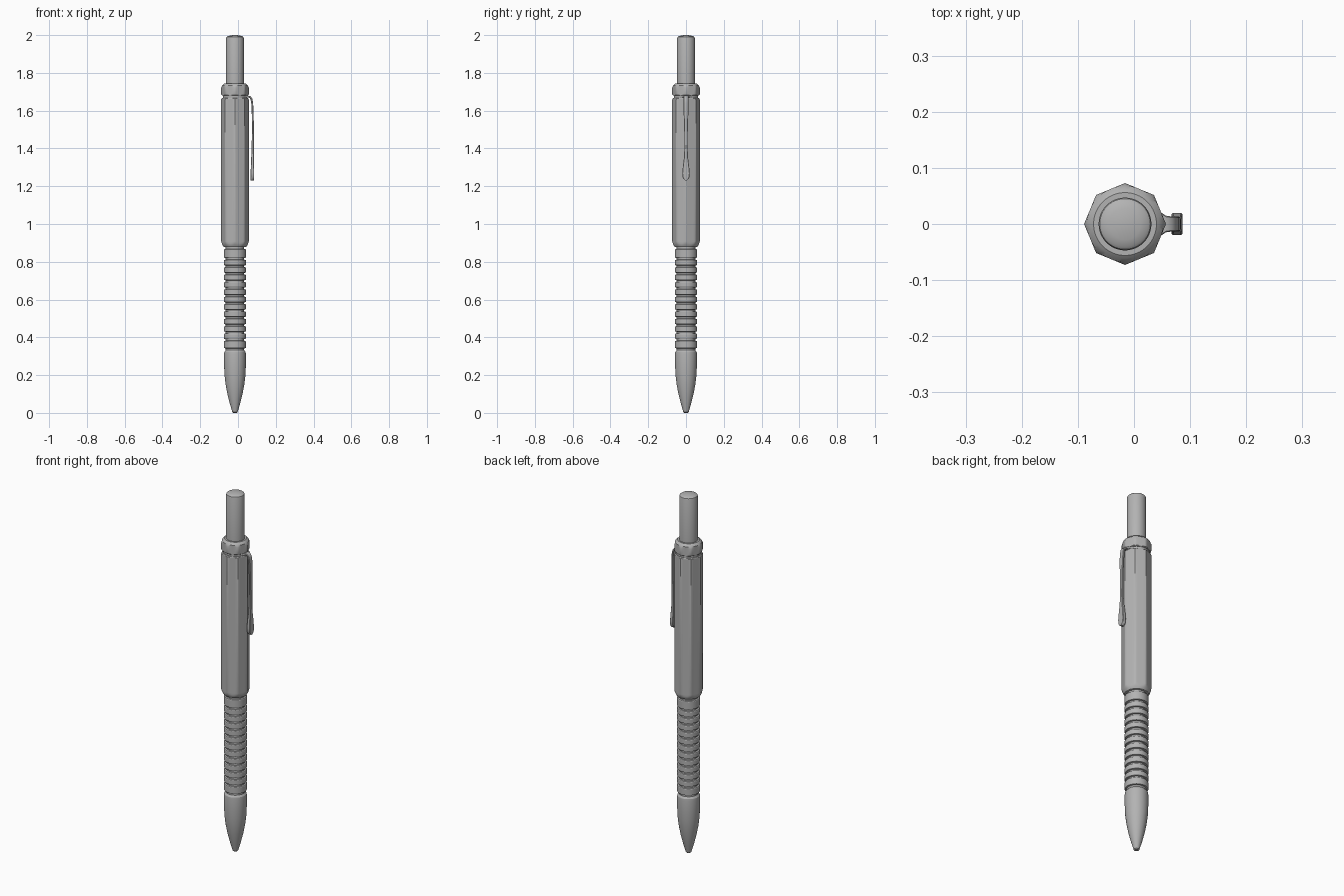
import bpy, bmesh, math
from mathutils import Vector

if "Cube" in bpy.data.objects:
    bpy.data.objects.remove(bpy.data.objects["Cube"])

CX = -0.016          # pen axis (the clip shifts the overall centre)
OCT = 0.073          # octagon corner radius

metal = bpy.data.materials.new("grey metal")
metal.diffuse_color = (0.45, 0.45, 0.45, 1)
metal.use_nodes = True
metal.node_tree.nodes["Principled BSDF"].inputs["Base Color"].default_value = metal.diffuse_color


def finish(name, bm, angle=28):
    bmesh.ops.recalc_face_normals(bm, faces=bm.faces)
    me = bpy.data.meshes.new(name)
    bm.to_mesh(me)
    bm.free()
    ob = bpy.data.objects.new(name, me)
    bpy.context.collection.objects.link(ob)
    me.materials.append(metal)
    bpy.ops.object.select_all(action='DESELECT')
    ob.select_set(True)
    bpy.context.view_layer.objects.active = ob
    bpy.ops.object.shade_smooth_by_angle(angle=math.radians(angle))
    return ob


def skin(bm, rings):
    """Bridge closed rings of points and cap both ends."""
    vs = [[bm.verts.new(p) for p in ring] for ring in rings]
    for a, b in zip(vs, vs[1:]):
        n = len(a)
        for i in range(n):
            j = (i + 1) % n
            bm.faces.new((a[i], a[j], b[j], b[i]))
    bm.faces.new(vs[0])
    bm.faces.new(vs[-1])


def turned(name, profile, octagonal=False, n=64):
    """Lathe (radius, z) points; optionally cut to an octagonal prism."""
    rings = []
    for r, z in profile:
        ring = []
        for i in range(n):
            a = 2 * math.pi * i / n
            rad = r
            if octagonal:
                off = a % (math.pi / 4) - math.pi / 8
                rad = min(r, OCT * math.cos(math.pi / 8) / math.cos(off))
            ring.append((CX + rad * math.cos(a), rad * math.sin(a), z))
        rings.append(ring)
    bm = bmesh.new()
    skin(bm, rings)
    return finish(name, bm)


# tapered writing tip
turned("tip", [(0.009, 0), (0.014, 0.004), (0.0275, 0.05), (0.040, 0.10),
               (0.0495, 0.15), (0.0555, 0.20), (0.0575, 0.25), (0.058, 0.31),
               (0.0565, 0.322), (0.049, 0.332), (0.049, 0.34)])

# ribbed grip: rounded rings separated by grooves
R, G, B = 0.0585, 0.049, 0.005
cuts = [0.337] + [0.386 + 0.039 * i for i in range(12)] + [0.872]
prof = []
for lo, hi in zip(cuts, cuts[1:]):
    a, b = lo + 0.004, hi - 0.004
    prof += [(G, a), (R - 0.002, a + 0.002), (R, a + B),
             (R, b - B), (R - 0.002, b - 0.002), (G, b)]
turned("grip", [(G, 0.33)] + prof + [(G, 0.89)])

# octagonal barrel with turned chamfers
turned("barrel", [(0.058, 0.878), (0.060, 0.879), (0.066, 0.889), (0.070, 0.898),
                  (0.074, 0.908), (0.074, 1.660), (0.071, 1.664), (0.066, 1.668)],
       octagonal=True)

# band in the groove that carries the clip
turned("clip_band", [(0.063, 1.66), (0.063, 1.69)])

# octagonal cap
turned("cap", [(0.066, 1.679), (0.070, 1.682), (0.074, 1.686), (0.074, 1.722),
               (0.068, 1.732), (0.061, 1.740), (0.056, 1.744)], octagonal=True)

# push button with a slightly domed end
turned("push_button", [(0.047, 1.735), (0.047, 1.984), (0.045, 1.990),
                       (0.040, 1.994), (0.028, 1.997), (0.014, 1.9995), (0.003, 2.0)])

# pocket clip: (x, z, half width, half thickness) along its path
path = [(0.015, 1.674, .050, .005), (0.040, 1.674, .030, .005),
        (0.048, 1.674, .021, .005), (0.056, 1.674, .015, .005),
        (0.064, 1.672, .0135, .005), (0.071, 1.662, .0135, .005),
        (0.075, 1.640, .0135, .005), (0.0775, 1.600, .013, .005),
        (0.0785, 1.540, .0105, .005), (0.0785, 1.480, .009, .005),
        (0.078, 1.400, .0085, .006), (0.077, 1.350, .011, .007),
        (0.0765, 1.310, .016, .0085), (0.0765, 1.270, .0195, .0095),
        (0.0765, 1.250, .0185, .0095), (0.0765, 1.238, .013, .0095),
        (0.0765, 1.231, .005, .009)]
rings = []
for i, (x, z, w, t) in enumerate(path):
    p, q = path[max(i - 1, 0)], path[min(i + 1, len(path) - 1)]
    d = Vector((q[0] - p[0], 0, q[1] - p[1])).normalized()
    nrm = Vector((-d.z, 0, d.x))
    c = Vector((x, 0, z))
    e = min(0.002, w * 0.3)
    section = [(w, t - e), (w - e, t), (e - w, t), (-w, t - e),
               (-w, e - t), (e - w, -t), (w - e, -t), (w, e - t)]
    rings.append([c + Vector((0, y, 0)) + nrm * k for y, k in section])
bm = bmesh.new()
skin(bm, rings)
finish("pocket_clip", bm, 40)
